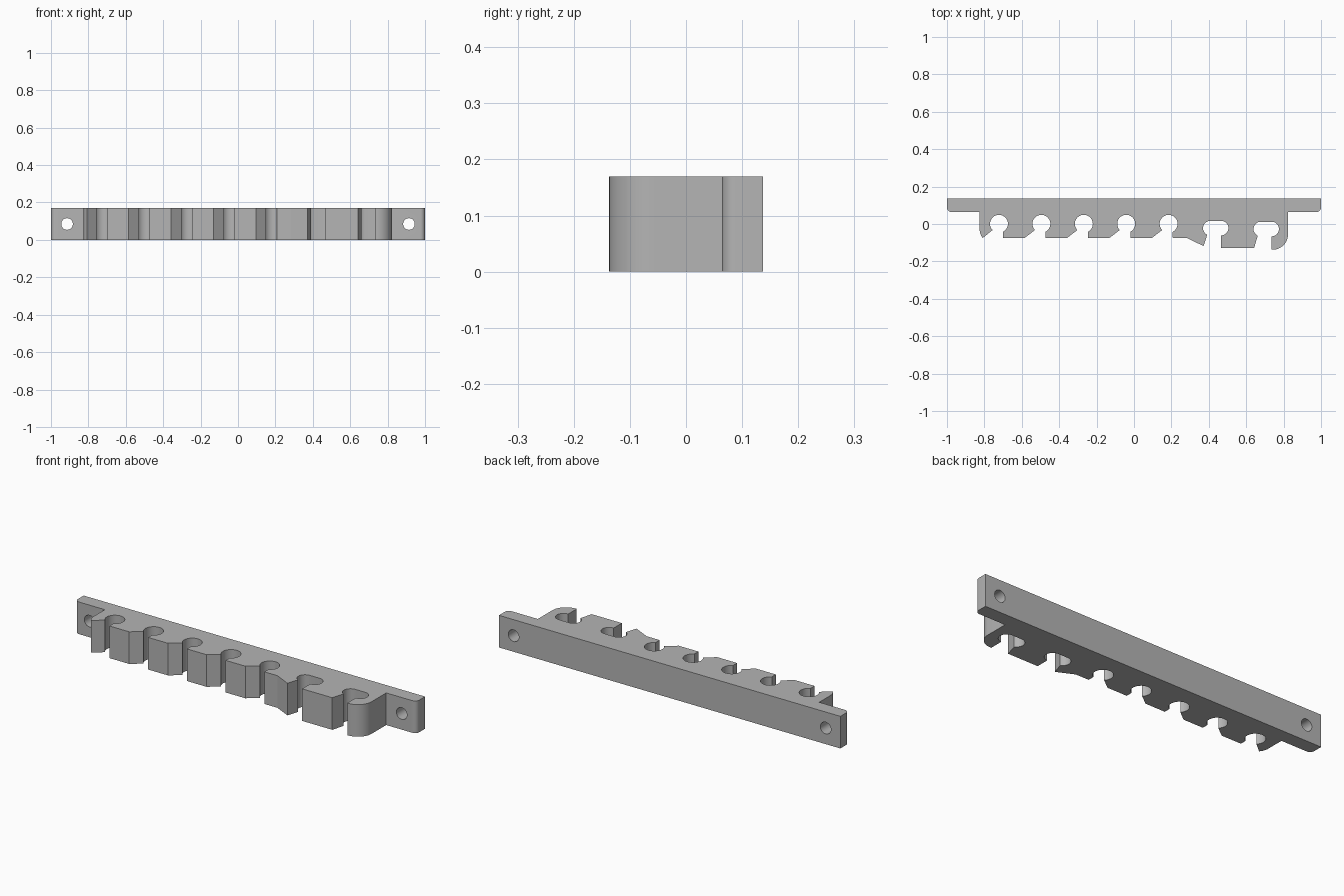
import bpy, bmesh, math

if "Cube" in bpy.data.objects:
    bpy.data.objects.remove(bpy.data.objects["Cube"])

HEIGHT = 0.17
BACK, TAB_Y = 0.137, 0.064


def arc(cx, cy, r, a0, a1, n=12):
    """Points on an arc from angle a0 to a1, in degrees."""
    return [(cx + r * math.cos(math.radians(a0 + (a1 - a0) * i / n)),
             cy + r * math.sin(math.radians(a0 + (a1 - a0) * i / n)))
            for i in range(n + 1)]


def round_slot(cx, r=0.048):
    """Round pocket with a slanted left lip and a straight right lip."""
    return ([(cx - 0.090, -0.075)] + arc(cx, 0.001, r, 224, -63, 28)
            + [(cx + 0.022, -0.075)])


def wide_slot(cx, cy, lip_x, lip_y, exit_y, r=0.039, half=0.029):
    """Oblong pocket with a tilted left lip and a straight right lip."""
    return ([(lip_x, lip_y)]
            + arc(cx - half, cy, r, 245, 90, 14)
            + arc(cx + half, cy, r, 90, -90, 16)
            + [(cx + half, exit_y)])


# Rack outline, running left to right along the front, then back
outline = [(-1, BACK)]
outline += arc(-0.975, TAB_Y + 0.025, 0.025, 180, 270, 8)
outline += [(-0.825, TAB_Y)]
outline += arc(-0.755, -0.03, 0.07, 180, 220, 8)
outline += round_slot(-0.722)[1:]
for i in range(1, 5):
    outline += round_slot(-0.722 + i * 0.2268)
outline += [(0.283, -0.075)]
outline += wide_slot(0.437, -0.022, 0.372, -0.118, -0.129)
outline += wide_slot(0.707, -0.027, 0.642, -0.129, -0.137)
outline += arc(0.743, -0.057, 0.08, 270, 360, 14)
outline += [(0.823, TAB_Y)]
outline += arc(0.975, TAB_Y + 0.025, 0.025, 270, 360, 8)
outline += [(1, BACK)]

# Extrude the outline into the rack
bm = bmesh.new()
face = bm.faces.new([bm.verts.new((x, y, 0)) for x, y in outline])
side = bmesh.ops.extrude_face_region(bm, geom=[face])
bmesh.ops.translate(bm, vec=(0, 0, HEIGHT),
                    verts=[v for v in side["geom"] if isinstance(v, bmesh.types.BMVert)])
bmesh.ops.recalc_face_normals(bm, faces=bm.faces)
mesh = bpy.data.meshes.new("tool_rack")
bm.to_mesh(mesh)
bm.free()
rack = bpy.data.objects.new("tool_rack", mesh)
bpy.context.collection.objects.link(rack)

grey = bpy.data.materials.new("light grey")
grey.diffuse_color = (0.46, 0.46, 0.46, 1)
grey.use_nodes = True
grey.node_tree.nodes["Principled BSDF"].inputs["Base Color"].default_value = grey.diffuse_color
mesh.materials.append(grey)

# Screw holes through the two end tabs
for name, x in (("left", -0.914), ("right", 0.914)):
    bpy.ops.mesh.primitive_cylinder_add(vertices=32, radius=0.031, depth=0.4,
                                        location=(x, 0.1, HEIGHT / 2),
                                        rotation=(math.pi / 2, 0, 0))
    cutter = bpy.context.object
    cutter.name = name + "_screw_hole_cutter"
    cutter.data.materials.append(grey)
    cutter.hide_render = True
    cutter.hide_set(True)
    cut = rack.modifiers.new(name + "_screw_hole", 'BOOLEAN')
    cut.operation = 'DIFFERENCE'
    cut.solver = 'EXACT'
    cut.object = cutter

# Apply the holes, remove the cutters, and smooth the curved walls
bpy.ops.object.select_all(action='DESELECT')
bpy.context.view_layer.objects.active = rack
rack.select_set(True)
for mod in list(rack.modifiers):
    cutter = mod.object
    bpy.ops.object.modifier_apply(modifier=mod.name)
    bpy.data.objects.remove(cutter)
bpy.ops.object.shade_smooth_by_angle(angle=math.radians(25))
